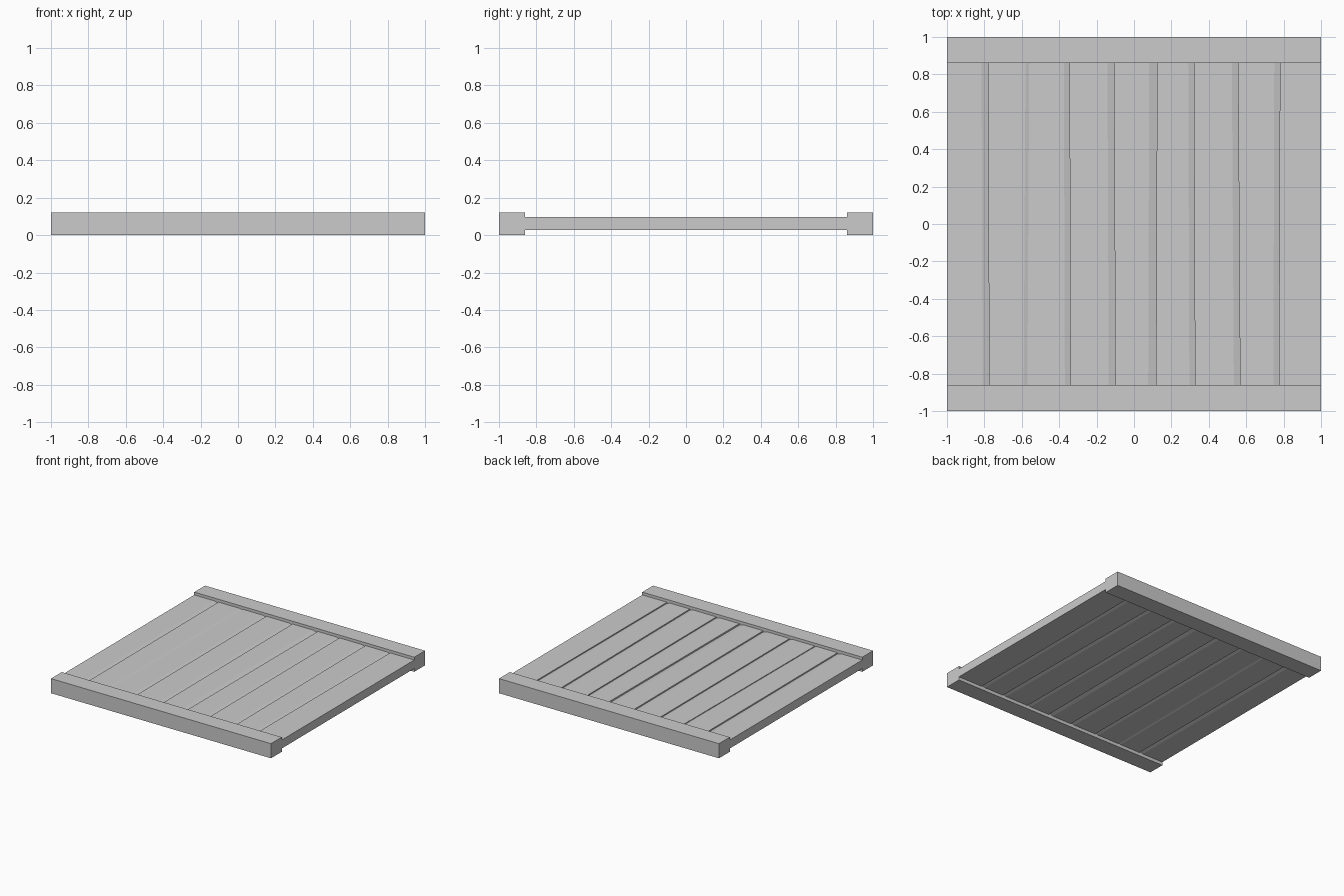
import bpy

cube = bpy.data.objects.get("Cube")
if cube:
    bpy.data.objects.remove(cube, do_unlink=True)

GREY = (0.6, 0.6, 0.6, 1.0)
mat = bpy.data.materials.new("plain grey")
mat.use_nodes = True
mat.diffuse_color = GREY
mat.node_tree.nodes["Principled BSDF"].inputs["Base Color"].default_value = GREY

RAIL_Y, TOP, LOW, HIGH = 0.86, 0.12, 0.027, 0.097


def prism(name, front, back, y0, y1):
    """Join two matching cross-sections (x, z) into a closed bar along y."""
    n = len(front)
    verts = [(x, y0, z) for x, z in front] + [(x, y1, z) for x, z in back]
    faces = [tuple(range(n)), tuple(reversed(range(n, 2 * n)))]
    faces += [(i, i + n, (i + 1) % n + n, (i + 1) % n) for i in range(n)]
    mesh = bpy.data.meshes.new(name)
    mesh.from_pydata(verts, [], faces)
    mesh.materials.append(mat)
    obj = bpy.data.objects.new(name, mesh)
    bpy.context.collection.objects.link(obj)
    return obj


def plank_section(left, right, slope, drop):
    """Flat board whose right edge tapers on both faces toward the seam."""
    return [(left, LOW), (right - slope, LOW), (right, LOW + drop),
            (right, HIGH - drop), (right - slope, HIGH), (left, HIGH)]


# End rails
for name, y0, y1 in (("front_rail", -1, -RAIL_Y), ("back_rail", RAIL_Y, 1)):
    box = [(-1, 0), (1, 0), (1, TOP), (-1, TOP)]
    prism(name, box, box, y0, y1)

# Planks with slightly slanted seams: (front x, back x, taper width)
seams = [(-1, -1, 0), (-0.775, -0.78, 0.035), (-0.57, -0.56, 0.02),
         (-0.34, -0.345, 0.03), (-0.1, -0.107, 0.035), (0.118, 0.123, 0.042),
         (0.326, 0.32, 0.03), (0.567, 0.556, 0.033), (0.775, 0.78, 0.03),
         (1, 1, 0)]
for i, (a, b) in enumerate(zip(seams, seams[1:])):
    drop = 0.3 * b[2]
    prism(f"plank_{i + 1}", plank_section(a[0], b[0], b[2], drop),
          plank_section(a[1], b[1], b[2], drop), -RAIL_Y, RAIL_Y)
